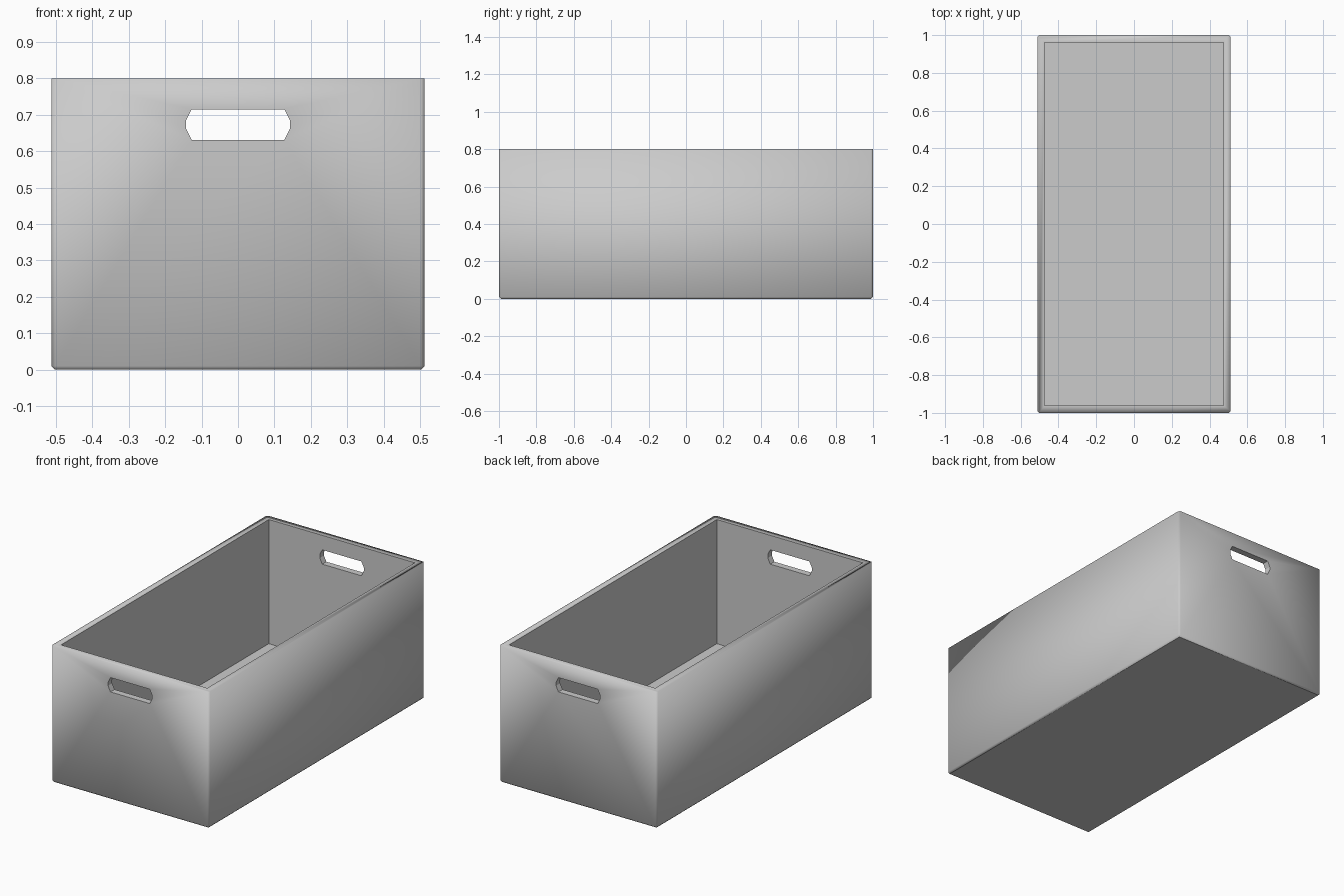
import bpy, bmesh
from mathutils import Matrix, Vector

if "Cube" in bpy.data.objects:
    bpy.data.objects.remove(bpy.data.objects["Cube"])

WIDTH, LENGTH, HEIGHT = 1.024, 2.0, 0.8
WALL, FLOOR = 0.038, 0.072

grey = bpy.data.materials.new("plain grey")
grey.use_nodes = True
colour = (0.6, 0.6, 0.6, 1)
grey.diffuse_color = colour
grey.node_tree.nodes["Principled BSDF"].inputs["Base Color"].default_value = colour


def make_object(name, bm):
    bmesh.ops.recalc_face_normals(bm, faces=bm.faces)
    mesh = bpy.data.meshes.new(name)
    bm.to_mesh(mesh)
    bm.free()
    mesh.materials.append(grey)
    obj = bpy.data.objects.new(name, mesh)
    bpy.context.collection.objects.link(obj)
    return obj


def block(size, centre):
    bm = bmesh.new()
    matrix = Matrix.Translation(centre) @ Matrix.Diagonal((*size, 1))
    bmesh.ops.create_cube(bm, size=1, matrix=matrix)
    return bm


# Outer block, with chamfered upright and bottom edges
bm = block((WIDTH, LENGTH, HEIGHT), (0, 0, HEIGHT / 2))
edges = [e for e in bm.edges if min(v.co.z for v in e.verts) < 0.01]
bmesh.ops.bevel(bm, geom=edges, offset=0.01, segments=1, affect='EDGES')
crate = make_object("crate", bm)

# Cavity cutter, open at the top
cavity = make_object("cavity_cutter", block(
    (WIDTH - 2 * WALL, LENGTH - 2 * WALL, HEIGHT), (0, 0, HEIGHT / 2 + FLOOR)))

# Handle slot cutter, running through both end walls
quarter = [(0.127, 0.042), (0.143, 0.010)]
right = quarter + [(x, -z) for x, z in reversed(quarter)]
slot = right + [(-x, -z) for x, z in right]
bm = bmesh.new()
face = bm.faces.new([bm.verts.new((x, -1.2, 0.673 + z)) for x, z in slot])
ext = bmesh.ops.extrude_face_region(bm, geom=[face])["geom"]
bmesh.ops.translate(bm, vec=Vector((0, 2.4, 0)),
                    verts=[g for g in ext if isinstance(g, bmesh.types.BMVert)])
handles = make_object("handle_cutter", bm)

for cutter in (cavity, handles):
    cutter.hide_render = True
    cut = crate.modifiers.new(cutter.name, 'BOOLEAN')
    cut.operation = 'DIFFERENCE'
    cut.solver = 'EXACT'
    cut.object = cutter

# Bake the cuts and drop the cutters
graph = bpy.context.evaluated_depsgraph_get()
baked = bpy.data.meshes.new_from_object(crate.evaluated_get(graph))
crate.modifiers.clear()
crate.data = baked
for cutter in (cavity, handles):
    bpy.data.objects.remove(cutter)

bm = bmesh.new()
bm.from_mesh(baked)
bm.normal_update()

# Rebuild each outer end face as four panels around its slot
for side in (-1, 1):
    old = [f for f in bm.faces if f.normal.y * side > 0.99
           and f.calc_center_median().y * side > LENGTH / 2 - 0.001]
    verts = {v for f in old for v in f.verts}
    ring = [v for v in verts if abs(v.co.x) < 0.2]
    corners = [v for v in verts if abs(v.co.x) > 0.4]
    bmesh.ops.delete(bm, geom=old, context='FACES_ONLY')
    bmesh.ops.delete(bm, geom=[e for e in bm.edges if e.is_wire], context='EDGES')
    centre = Vector((0, 0, 0.673))
    panels = [
        lambda v: v.co.z > centre.z and (abs(v.co.x) > 0.4 or v.co.z > centre.z + 0.03),
        lambda v: v.co.z < centre.z and (abs(v.co.x) > 0.4 or v.co.z < centre.z - 0.03),
        lambda v: v.co.x > 0,
        lambda v: v.co.x < 0]
    for rule in panels:
        outer = sorted(filter(rule, corners), key=lambda v: v.co.x + v.co.z)
        inner = sorted(filter(rule, ring), key=lambda v: -v.co.x - v.co.z * 4)
        bm.faces.new(outer + inner)
bmesh.ops.recalc_face_normals(bm, faces=bm.faces)


# Soft outer skin and rim, crisp base, inside and slots
def is_skin(f):
    c, n = f.calc_center_median(), f.normal
    if n.z > 0.9:
        return c.z > HEIGHT - 0.01
    in_slot = all(abs(v.co.x) < 0.2 for v in f.verts)
    return n.z > -0.9 and n.x * c.x + n.y * c.y > 0.1 and not in_slot


skin = {f for f in bm.faces if is_skin(f)}
for f in bm.faces:
    f.smooth = f in skin
for e in bm.edges:
    e.smooth = all(f in skin for f in e.link_faces)
bm.to_mesh(baked)
bm.free()
